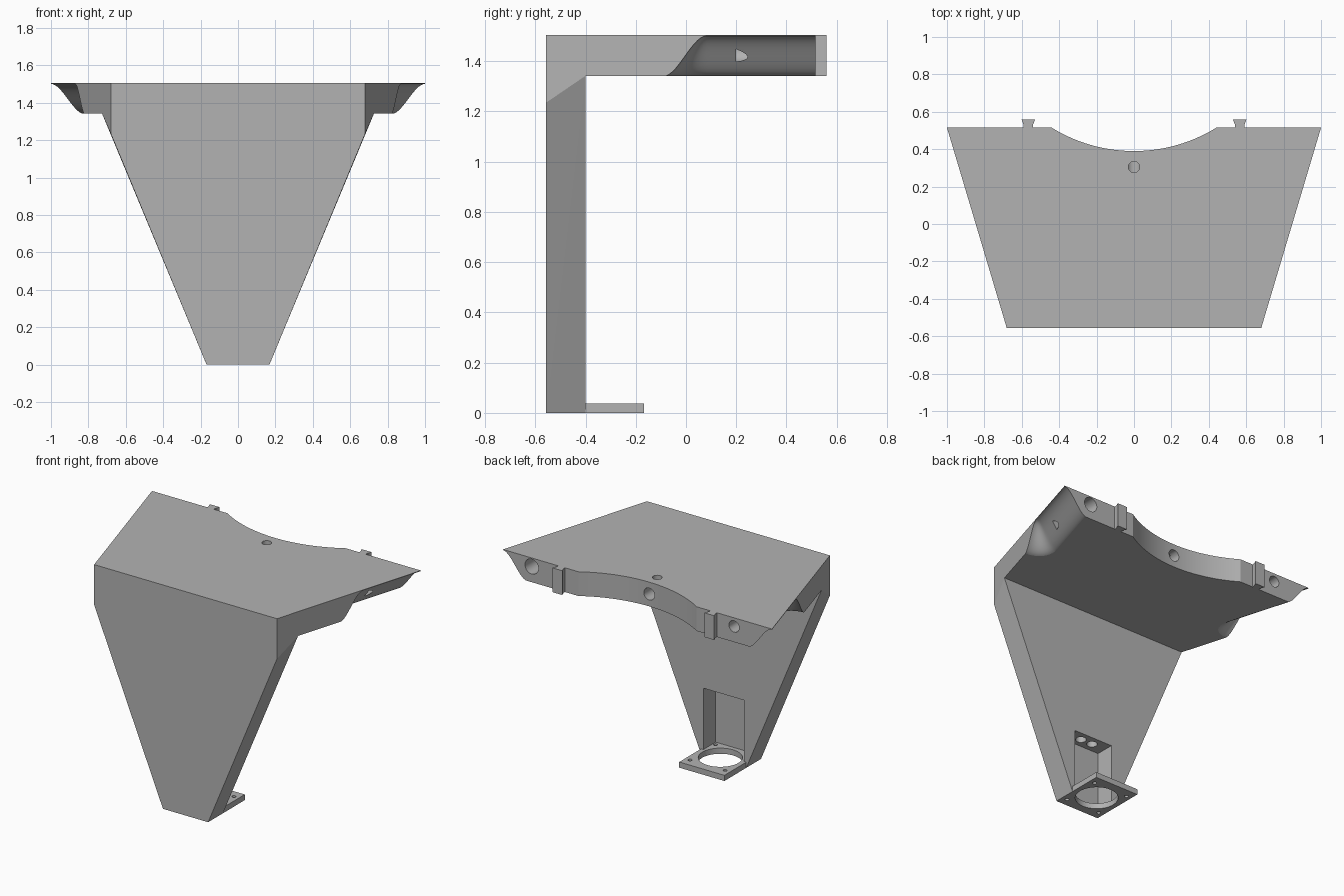
import bpy, bmesh, math
from mathutils import Vector, Matrix

if "Cube" in bpy.data.objects:
    bpy.data.objects.remove(bpy.data.objects["Cube"], do_unlink=True)

GREY = (0.45, 0.45, 0.45, 1)
mat = bpy.data.materials.new("plain grey")
mat.use_nodes = True
mat.diffuse_color = GREY
mat.node_tree.nodes["Principled BSDF"].inputs["Base Color"].default_value = GREY

TOP, UNDER = 1.505, 1.342
FRONT, BACK, LEG_BACK = -0.557, 0.515, -0.4
PLATE_MID = -0.365


def side_x(y):
    """Half width of the shelf at depth y."""
    return 0.68 + 0.32 * (y - FRONT) / (BACK - FRONT)


def make(name, bm):
    bmesh.ops.recalc_face_normals(bm, faces=bm.faces[:])
    me = bpy.data.meshes.new(name)
    bm.to_mesh(me)
    bm.free()
    ob = bpy.data.objects.new(name, me)
    bpy.context.collection.objects.link(ob)
    me.materials.append(mat)
    return ob


def prism(name, pts, z0, z1):
    bm = bmesh.new()
    face = bm.faces.new([bm.verts.new((x, y, z0)) for x, y in pts])
    new = bmesh.ops.extrude_face_region(bm, geom=[face])["geom"]
    bmesh.ops.translate(bm, vec=(0, 0, z1 - z0),
                        verts=[v for v in new if isinstance(v, bmesh.types.BMVert)])
    return make(name, bm)


def box(name, x, y0, y1, z0, z1):
    return prism(name, [(-x, y0), (x, y0), (x, y1), (-x, y1)], z0, z1)


def drill(start, end, r, sides=32):
    """Round cutter from start to end."""
    a, b = Vector(start), Vector(end)
    rot = (b - a).to_track_quat("Z", "Y").to_matrix().to_4x4()
    bm = bmesh.new()
    bmesh.ops.create_cone(bm, cap_ends=True, segments=sides, radius1=r, radius2=r,
                          depth=(b - a).length,
                          matrix=Matrix.Translation((a + b) / 2) @ rot)
    return make("drill_cutter", bm)


def cut(ob, cutters):
    bpy.context.view_layer.objects.active = ob
    for c in cutters:
        c.hide_render = True
        mod = ob.modifiers.new("cut", "BOOLEAN")
        mod.operation, mod.solver, mod.object = "DIFFERENCE", "EXACT", c
        bpy.ops.object.modifier_apply(modifier=mod.name)
        bpy.data.objects.remove(c, do_unlink=True)


def finish(ob):
    """Smooth the curved walls and keep the big planes flat."""
    bpy.ops.object.select_all(action="DESELECT")
    ob.select_set(True)
    bpy.context.view_layer.objects.active = ob
    bpy.ops.object.shade_smooth_by_angle(angle=math.radians(30))
    for p in ob.data.polygons:
        if p.area > 0.04:
            p.use_smooth = False


def cove(side):
    """Cutter that scoops the underside along one flared edge, with a rounded end."""
    width, start, n, m = 0.172, -0.09, 14, 30
    steps = [start + width * j / n for j in range(n + 1)]
    y_end = BACK + 0.03
    steps += [steps[-1] + (y_end - steps[-1]) * j / m for j in range(1, m + 1)]
    inward = [-0.03] + [width * i / n for i in range(n + 1)]
    bm = bmesh.new()
    upper, lower = [], []
    for y in steps:
        up, low = [], []
        for d in inward:
            p = max(d, 0) / width
            q = max(0, 1 - (y - start) / width)
            t = 1 - min(1, math.hypot(p, q))
            z = UNDER - 0.002 + (TOP - UNDER - 0.002) * t * t * (3 - 2 * t)
            x = side * (side_x(y) - d * 1.044)
            up.append(bm.verts.new((x, y, z)))
            low.append(bm.verts.new((x, y, UNDER - 0.1)))
        upper.append(up)
        lower.append(low)
    rows, cols = len(steps), len(inward)
    for g in (upper, lower):
        for j in range(rows - 1):
            for i in range(cols - 1):
                bm.faces.new((g[j][i], g[j][i + 1], g[j + 1][i + 1], g[j + 1][i]))
    for j in range(rows - 1):
        for i in (0, cols - 1):
            bm.faces.new((upper[j][i], upper[j + 1][i], lower[j + 1][i], lower[j][i]))
    for i in range(cols - 1):
        for j in (0, rows - 1):
            bm.faces.new((upper[j][i], upper[j][i + 1], lower[j][i + 1], lower[j][i]))
    return make("cove_cutter", bm)


# Shelf: flared outline with dovetail tabs and a shallow arc along the back
half = [(0.68, FRONT), (1.0, BACK), (0.59, BACK), (0.59, 0.53), (0.602, 0.56),
        (0.528, 0.56), (0.54, 0.53), (0.54, BACK), (0.47, BACK)]
radius, sag_y = 0.837, 0.39
span = math.asin(0.44 / radius)
arc = [(radius * math.sin(a), sag_y + radius * (1 - math.cos(a)))
       for a in (span * (1 - k / 14) for k in range(15))]
half += arc
outline = half + [(-x, y) for x, y in reversed(half[:-1])]
shelf = prism("shelf", outline, UNDER, TOP)
cut(shelf, [
    cove(1), cove(-1),
    drill((0.787, 0.6, 1.447), (0.787, 0.2, 1.447), 0.05),
    drill((-0.718, 0.6, 1.447), (-0.718, 0.2, 1.447), 0.038),
    drill((0, 0.5, 1.425), (0, 0.25, 1.425), 0.04),
    drill((0, 0.305, 1.6), (0, 0.305, 1.425), 0.03),
])
finish(shelf)

# Leg: tapered wall whose upper sides follow the flare of the shelf
bm = bmesh.new()
flare = side_x(LEG_BACK)
for s in (-1, 1):
    for y in (FRONT, LEG_BACK):
        for z in (0, 0.04):
            bm.verts.new((s * 0.168, y, z))
    for x, y, z in ((0.68, FRONT, 1.235), (0.68, FRONT, UNDER), (flare, LEG_BACK, UNDER)):
        bm.verts.new((s * x, y, z))
bmesh.ops.convex_hull(bm, input=bm.verts[:])
bmesh.ops.dissolve_limit(bm, angle_limit=0.01, verts=bm.verts[:], edges=bm.edges[:])
leg = make("leg", bm)

# Foot plate behind the leg
foot = box("foot_plate", 0.168, LEG_BACK, -0.168, 0, 0.038)

# Pocket, cable channels, round opening and screw holes
cut(leg, [box("pocket_cutter", 0.15, -0.53, LEG_BACK + 0.1, 0.038, 0.45)])
cut(leg, [drill((x, -0.465, 0.4), (x, -0.465, 1.2), 0.034) for x in (-0.045, 0.045)])
for part in (leg, foot):
    holes = [drill((0, PLATE_MID, -0.1), (0, PLATE_MID, 0.1), 0.135, 48)]
    y = PLATE_MID + (0.135 if part is foot else -0.135)
    holes += [drill((x, y, -0.1), (x, y, 0.1), 0.013, 16) for x in (-0.13, 0.13)]
    cut(part, holes)
    finish(part)
